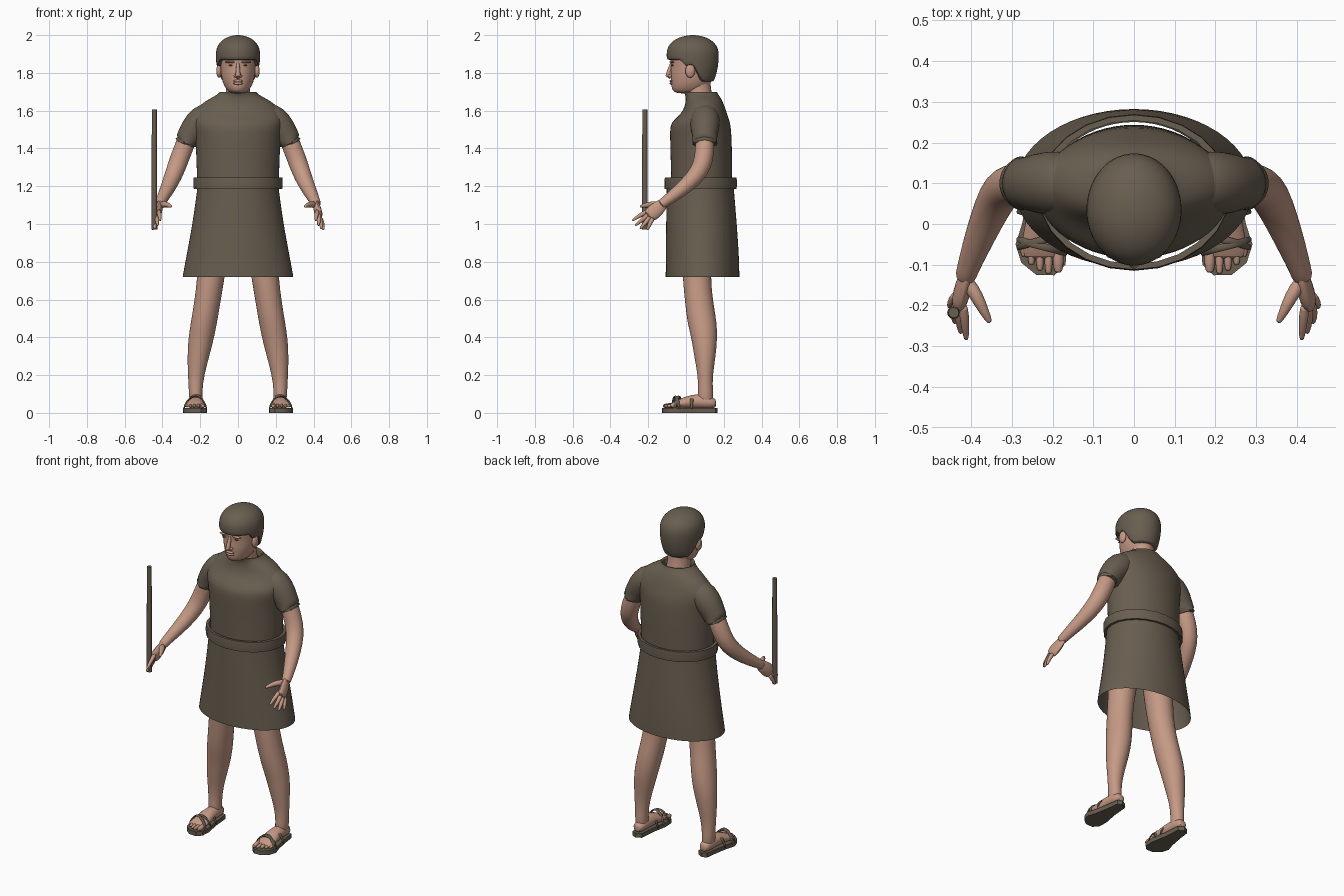
import bpy, bmesh, math
from mathutils import Vector

if "Cube" in bpy.data.objects:
    bpy.data.objects.remove(bpy.data.objects["Cube"], do_unlink=True)


def material(name, rgb):
    m = bpy.data.materials.new(name)
    m.use_nodes = True
    m.diffuse_color = (*rgb, 1)
    bsdf = m.node_tree.nodes["Principled BSDF"]
    bsdf.inputs["Base Color"].default_value = (*rgb, 1)
    bsdf.inputs["Roughness"].default_value = 0.8
    return m


CLOTH = material("dull brown", (0.14, 0.112, 0.08))
SKIN = material("skin", (0.56, 0.32, 0.235))


def finish(bm, name, mat, mirror=False, subdiv=1, angle=50):
    bmesh.ops.recalc_face_normals(bm, faces=bm.faces)
    mesh = bpy.data.meshes.new(name)
    bm.to_mesh(mesh)
    bm.free()
    mesh.materials.append(mat)
    ob = bpy.data.objects.new(name, mesh)
    bpy.context.collection.objects.link(ob)
    bpy.ops.object.select_all(action='DESELECT')
    ob.select_set(True)
    bpy.context.view_layer.objects.active = ob
    bpy.ops.object.shade_smooth_by_angle(angle=math.radians(angle))
    if mirror:
        ob.modifiers.new("mirror", 'MIRROR').use_mirror_merge = False
    if subdiv:
        ob.modifiers.new("smooth", 'SUBSURF').levels = subdiv
        ob.modifiers["smooth"].render_levels = subdiv
    return ob


def skin_rings(bm, rings, caps):
    """Bridge a list of point rings, optionally closing (start, end)."""
    rows = [[bm.verts.new(p) for p in ring] for ring in rings]
    n = len(rows[0])
    for a, b in zip(rows, rows[1:]):
        for i in range(n):
            j = (i + 1) % n
            bm.faces.new((a[i], a[j], b[j], b[i]))
    for row, cap in ((rows[0], caps[0]), (rows[-1], caps[1])):
        if cap:
            mid = bm.verts.new(sum((v.co for v in row), Vector()) / n)
            for i in range(n):
                bm.faces.new((row[i], row[(i + 1) % n], mid))


def loft(name, mat, rows, axis='z', n=24, caps=(False, False), **kw):
    """Rows: position on axis, centre x, centre (y or z), half sizes."""
    rings = []
    for s, c1, c2, h1, h2 in rows:
        ring = []
        for i in range(n):
            a = math.tau * i / n
            p, q = c1 + h1 * math.cos(a), c2 + h2 * math.sin(a)
            ring.append((p, q, s) if axis == 'z' else (p, s, q))
        rings.append(ring)
    bm = bmesh.new()
    skin_rings(bm, rings, caps)
    return finish(bm, name, mat, **kw)


def span(rows):
    """Rows of z, front y, back y, half width, turned into loft rows."""
    return [(z, 0, (f + b) / 2, w, (b - f) / 2) for z, f, b, w in rows]


def tube(bm, pts, n=10, flat=1.0, ref=(1, 0, 0), caps=(True, True)):
    """Round tube through x, y, z, radius; flat scales it along ref."""
    cs = [Vector(p[:3]) for p in pts]
    rings = []
    for k, (c, p) in enumerate(zip(cs, pts)):
        d = (cs[min(k + 1, len(cs) - 1)] - cs[max(k - 1, 0)]).normalized()
        e1 = Vector(ref)
        e1 = (e1 - d * e1.dot(d)).normalized()
        e2 = d.cross(e1)
        rings.append([c + p[3] * (e1 * flat * math.cos(math.tau * i / n)
                                  + e2 * math.sin(math.tau * i / n)) for i in range(n)])
    skin_rings(bm, rings, caps)


def ball(bm, centre, size):
    made = bmesh.ops.create_uvsphere(bm, u_segments=14, v_segments=10, radius=1)
    for v in made["verts"]:
        v.co = Vector([c + s * x for c, s, x in zip(centre, size, v.co)])


# Tunic body with a folded-in collar
loft("tunic_body", CLOTH, span([
    (1.20, -.08, .245, .217), (1.35, -.082, .245, .222), (1.45, -.085, .243, .226),
    (1.52, -.087, .238, .238), (1.55, -.066, .23, .243), (1.585, -.026, .218, .238),
    (1.62, -.008, .206, .212), (1.65, -.002, .194, .175), (1.675, -.002, .18, .128),
    (1.69, -.008, .168, .102), (1.702, -.014, .166, .097), (1.70, -.005, .155, .088),
    (1.66, .0, .15, .08)]), n=28)

# Sleeves
bm = bmesh.new()
tube(bm, [(.13, .1, 1.585, .07), (.19, .1, 1.553, .082), (.235, .1, 1.50, .075),
          (.262, .1, 1.455, .064), (.278, .1, 1.425, .067), (.281, .1, 1.417, .069),
          (.272, .1, 1.44, .056)], n=20, ref=(0, 1, 0), caps=(True, False))
finish(bm, "sleeves", CLOTH, mirror=True)

# Skirt and belt
loft("skirt", CLOTH, span([
    (1.215, -.103, .252, .214), (1.1, -.105, .262, .228), (.95, -.107, .274, .252),
    (.82, -.108, .282, .277), (.735, -.109, .284, .293), (.72, -.109, .284, .295)]), n=28)
loft("belt", CLOTH, span([
    (1.245, -.098, .254, .218), (1.245, -.112, .268, .235), (1.215, -.115, .27, .236),
    (1.185, -.113, .268, .234), (1.185, -.1, .256, .22)]), subdiv=0, n=24)

# Legs
loft("legs", SKIN, [
    (1.1, .1, .07, .09, .09), (.9, .122, .058, .085, .085), (.72, .143, .055, .073, .075),
    (.58, .163, .07, .071, .076), (.48, .18, .085, .071, .08), (.39, .196, .098, .069, .069),
    (.3, .21, .1, .059, .058), (.2, .222, .102, .044, .04), (.12, .225, .103, .036, .039),
    (.05, .222, .102, .037, .046)], n=16, caps=(True, True), mirror=True)

# Feet and toes
loft("feet", SKIN, [
    (.158, .222, .05, .022, .022), (.135, .222, .055, .036, .033), (.06, .222, .063, .039, .042),
    (0, .222, .055, .046, .033), (-.05, .225, .045, .054, .022), (-.085, .227, .037, .05, .013)],
     axis='y', n=14, caps=(True, True), mirror=True)
bm = bmesh.new()
for i, (x, tip) in enumerate([(.186, -.119), (.21, -.122), (.231, -.114), (.252, -.1), (.27, -.08)]):
    r = .015 if i == 0 else .011
    tube(bm, [(x, -.05, .042, r), (x, tip + .02, .038, r), (x, tip, .036, r * .7)], n=8)
finish(bm, "toes", SKIN, mirror=True)

# Sandal soles and crossing straps
outline = [(.222, .167), (.25, .155), (.26, .08), (.275, 0), (.291, -.05), (.277, -.095),
           (.24, -.125), (.195, -.126), (.168, -.1), (.165, -.04), (.182, .05), (.19, .15)]
bm = bmesh.new()
skin_rings(bm, [[(x, y, z) for x, y in outline] for z in (0, .026)], (True, True))
finish(bm, "sandal_soles", CLOTH, mirror=True, subdiv=0, angle=40)
bm = bmesh.new()
for y0, y1 in ((-.075, -.035), (-.02, -.06), (.03, .03)):
    tube(bm, [(x, y0 + (y1 - y0) * t, z, .006 if t in (0, 1) else .01) for x, z, t in
              ((.166, .02, 0), (.178, .062, .2), (.21, .09, .4), (.245, .086, .62),
               (.275, .06, .82), (.287, .02, 1))], n=8, ref=(0, 0, 1), flat=.5)
finish(bm, "sandal_straps", CLOTH, mirror=True)

# Arms
bm = bmesh.new()
tube(bm, [(.25, .1, 1.5, .05), (.285, .1, 1.41, .052), (.312, .094, 1.34, .052),
          (.335, .07, 1.275, .05), (.362, .01, 1.21, .043), (.39, -.06, 1.155, .035),
          (.41, -.115, 1.115, .027), (.415, -.135, 1.1, .027)], n=14)
finish(bm, "arms", SKIN, mirror=True)

# Hands: palm, four fingers and a thumb
bm = bmesh.new()
tube(bm, [(.408, -.11, 1.118, .026), (.416, -.14, 1.09, .038), (.425, -.175, 1.06, .044),
          (.432, -.2, 1.04, .036)], n=12, flat=.5)
for base, mid, tip in [((.42, -.2, 1.07), (.415, -.245, 1.045), (.412, -.284, 1.018)),
                       ((.428, -.2, 1.05), (.43, -.235, 1.02), (.425, -.268, .992)),
                       ((.434, -.19, 1.038), (.442, -.22, 1.0), (.44, -.243, .975)),
                       ((.437, -.175, 1.032), (.45, -.195, .995), (.452, -.205, .968))]:
    tube(bm, [(*base, .014), (*mid, .012), (*tip, .007)], n=8)
tube(bm, [(.41, -.14, 1.1, .02), (.385, -.18, 1.105, .018), (.368, -.215, 1.1, .013),
          (.354, -.242, 1.092, .008)], n=8)
finish(bm, "hands", SKIN, mirror=True)

# Staff held at the right hand
bm = bmesh.new()
tube(bm, [(-.443, -.218, .97, .016), (-.443, -.218, 1.605, .013)], n=12)
finish(bm, "staff", CLOTH, subdiv=0)

# Neck and head
loft("neck", SKIN, span([(1.62, .01, .15, .075), (1.68, .0, .14, .066),
                         (1.74, -.01, .13, .064), (1.8, -.01, .13, .064)]), n=16)
loft("head", SKIN, span([
    (1.692, -.045, .06, .032), (1.70, -.066, .09, .05), (1.718, -.078, .115, .066),
    (1.75, -.078, .135, .083), (1.79, -.084, .145, .091), (1.84, -.078, .152, .096),
    (1.87, -.088, .155, .099), (1.91, -.08, .15, .095), (1.96, -.03, .11, .06)]),
     caps=(True, True))

# Nose, lips, brows and ears
bm = bmesh.new()
tube(bm, [(0, -.076, 1.85, .008), (0, -.09, 1.81, .011), (0, -.096, 1.787, .014),
          (0, -.08, 1.776, .01)], n=10)
for z in (1.757, 1.744):
    ball(bm, (0, -.078, z), (.028, .009, .007))
for side in (-1, 1):
    ball(bm, (.014 * side, -.085, 1.784), (.009, .011, .008))
    ball(bm, (.042 * side, -.075, 1.858), (.028, .012, .006))
    ball(bm, (.101 * side, .022, 1.81), (.014, .026, .036))
finish(bm, "face_features", SKIN, subdiv=0)

# Narrow eyes
bm = bmesh.new()
for side in (-1, 1):
    ball(bm, (.04 * side, -.072, 1.84), (.012, .008, .0035))
finish(bm, "eyes", CLOTH, subdiv=0)


# Hair: a dome whose hem is high in front, drops before the ears and at the nape
def hair_hem(u):
    t = min(max((u + .2) / .7, 0), 1)
    return 1.868 - .115 * t * t * (3 - 2 * t) - .045 * math.exp(-((u + .25) / .13) ** 2)


def hair_point(a, t):
    u = math.sin(a)
    z = hair_hem(u) + (2.0 - hair_hem(u)) * math.sin(max(t, 0) * math.pi / 2)
    if z > 1.9:
        f = max(1 - ((z - 1.9) / .1) ** 2.3, 0) ** .5
    else:
        f = 1 - .2 * ((1.9 - z) / .15) ** 2
    if t < 0:
        f *= .8
    return (.118 * f * math.cos(a), .036 + .139 * f * u, z)


bm = bmesh.new()
skin_rings(bm, [[hair_point(math.tau * i / 40, t) for i in range(40)]
                for t in (-1, 0, .1, .2, .32, .45, .58, .7, .8, .9, .96)], (False, True))
finish(bm, "hair", CLOTH)
